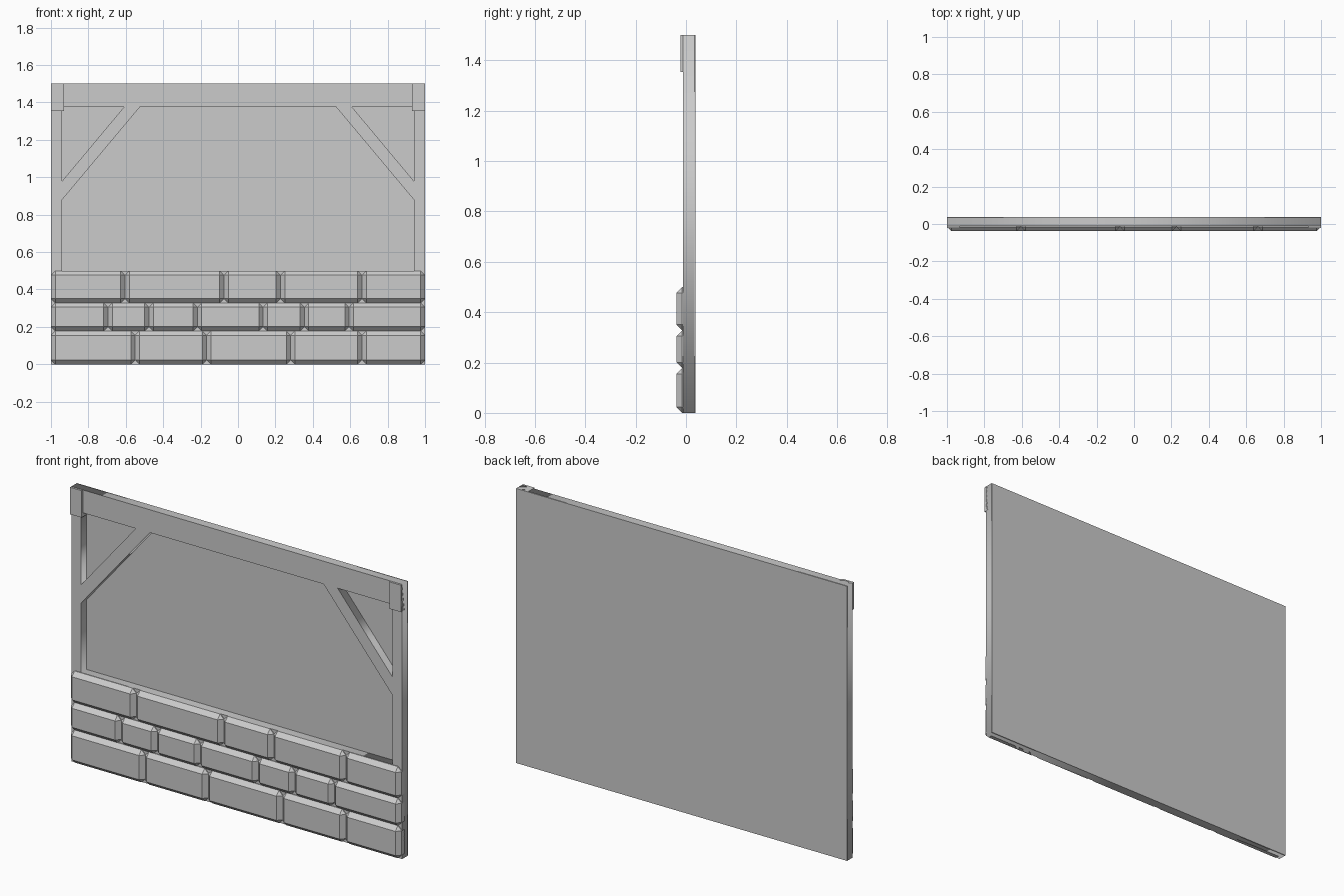
import bpy, bmesh, math

if "Cube" in bpy.data.objects:
    bpy.data.objects.remove(bpy.data.objects["Cube"])

BACK, PANEL, FRAME, BLOCK, STONE = 0.038, 0.034, -0.011, -0.022, -0.038


def box(name, x0, x1, y0, y1, z0, z1, bevel=0.0):
    bm = bmesh.new()
    bmesh.ops.create_cube(bm, size=1)
    for v in bm.verts:
        v.co = (x1 if v.co.x > 0 else x0,
                y1 if v.co.y > 0 else y0,
                z1 if v.co.z > 0 else z0)
    if bevel:
        bmesh.ops.bevel(bm, geom=bm.edges[:], offset=bevel, segments=1,
                        affect='EDGES', profile=0.5)
    me = bpy.data.meshes.new(name)
    bm.to_mesh(me)
    bm.free()
    ob = bpy.data.objects.new(name, me)
    bpy.context.collection.objects.link(ob)
    return ob


def mirror(pts):
    return [(-x, z) for x, z in reversed(pts)]


# Thin back panel
box("back_panel", -1, 1, PANEL, BACK, 0, 1.5)

# Timber frame with corner braces: flat outline with three openings
outline = [(-1, 0), (1, 0), (1, 1.5), (-1, 1.5)]
half_opening = [(-0.525, 1.375), (-0.94, 0.88), (-0.94, 0.5)]
gusset_gap = [(-0.61, 1.375), (-0.94, 1.375), (-0.94, 0.98)]
cu = bpy.data.curves.new("timber_frame", 'CURVE')
cu.dimensions = '2D'
cu.fill_mode = 'BOTH'
cu.extrude = (PANEL - FRAME) / 2
for pts in (outline, half_opening + mirror(half_opening),
            gusset_gap, mirror(gusset_gap)):
    sp = cu.splines.new('POLY')
    sp.points.add(len(pts) - 1)
    for p, (x, z) in zip(sp.points, pts):
        p.co = (x, z, 0, 1)
    sp.use_cyclic_u = True
frame = bpy.data.objects.new("timber_frame", cu)
frame.location.y = (PANEL + FRAME) / 2
frame.rotation_euler.x = math.pi / 2
bpy.context.collection.objects.link(frame)
bpy.context.view_layer.objects.active = frame
frame.select_set(True)
bpy.ops.object.convert(target='MESH')

# Raised blocks at the top corners
box("corner_block_left", -1, -0.93, BLOCK, PANEL, 1.353, 1.5)
box("corner_block_right", 0.93, 1, BLOCK, PANEL, 1.353, 1.5)

# Three courses of chamfered stones
courses = [
    (0.0, 0.178, [-1, -0.55, -0.168, 0.281, 0.663, 1]),
    (0.178, 0.328, [-1, -0.695, -0.476, -0.217, 0.134, 0.355, 0.594, 1]),
    (0.328, 0.5, [-1, -0.604, -0.075, 0.227, 0.663, 1]),
]
for row, (z0, z1, joints) in enumerate(courses, 1):
    for i, (x0, x1) in enumerate(zip(joints, joints[1:]), 1):
        box(f"stone_{row}_{i}", x0, x1, STONE, 0.03, z0, z1, bevel=0.023)
